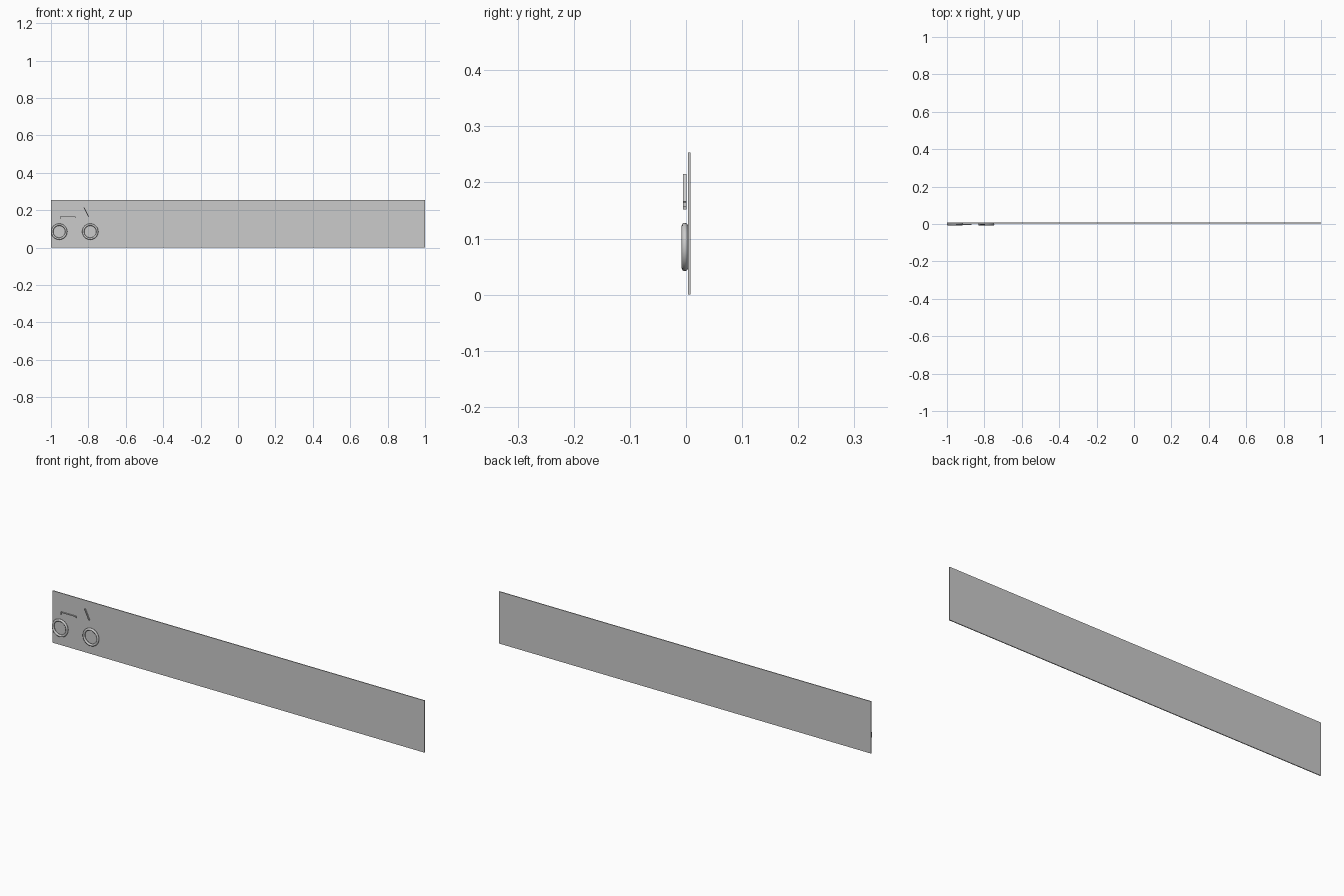
import bpy, math
from mathutils import Vector

if "Cube" in bpy.data.objects:
    bpy.data.objects.remove(bpy.data.objects["Cube"])


def box(name, x0, x1, y0, y1, z0, z1):
    bpy.ops.mesh.primitive_cube_add(size=1, location=((x0 + x1) / 2, (y0 + y1) / 2, (z0 + z1) / 2))
    ob = bpy.context.object
    ob.name = name
    ob.scale = (x1 - x0, y1 - y0, z1 - z0)
    return ob


def bar(name, a, b, width, y0, y1):
    # flat bar between two (x, z) points
    d = Vector(b) - Vector(a)
    bpy.ops.mesh.primitive_cube_add(size=1, location=((a[0] + b[0]) / 2, (y0 + y1) / 2, (a[1] + b[1]) / 2))
    ob = bpy.context.object
    ob.name = name
    ob.scale = (d.length, y1 - y0, width)
    ob.rotation_euler.y = -math.atan2(d.y, d.x)
    return ob


# long back panel
box("panel", -1, 1, 0.0037, 0.0078, 0, 0.253)

# two wheel rings
for name, x in (("left_ring", -0.956), ("right_ring", -0.79)):
    bpy.ops.mesh.primitive_torus_add(major_segments=32, minor_segments=8,
                                     major_radius=0.0375, minor_radius=0.0058,
                                     location=(x, -0.002, 0.085),
                                     rotation=(math.pi / 2, 0, 0))
    bpy.context.object.name = name
    bpy.ops.object.shade_smooth_by_angle(angle=math.radians(50))

# hooked bar: long top edge with two short drops
Y0, Y1 = -0.005, 0.0005
bar("top_bar", (-0.949, 0.164), (-0.868, 0.164), 0.003, Y0, Y1)
bar("left_drop", (-0.949, 0.165), (-0.951, 0.152), 0.003, Y0, Y1)
bar("right_drop", (-0.8695, 0.164), (-0.8695, 0.157), 0.003, Y0, Y1)

# slanted bar
bar("slanted_bar", (-0.823, 0.214), (-0.799, 0.165), 0.005, Y0, Y1)
